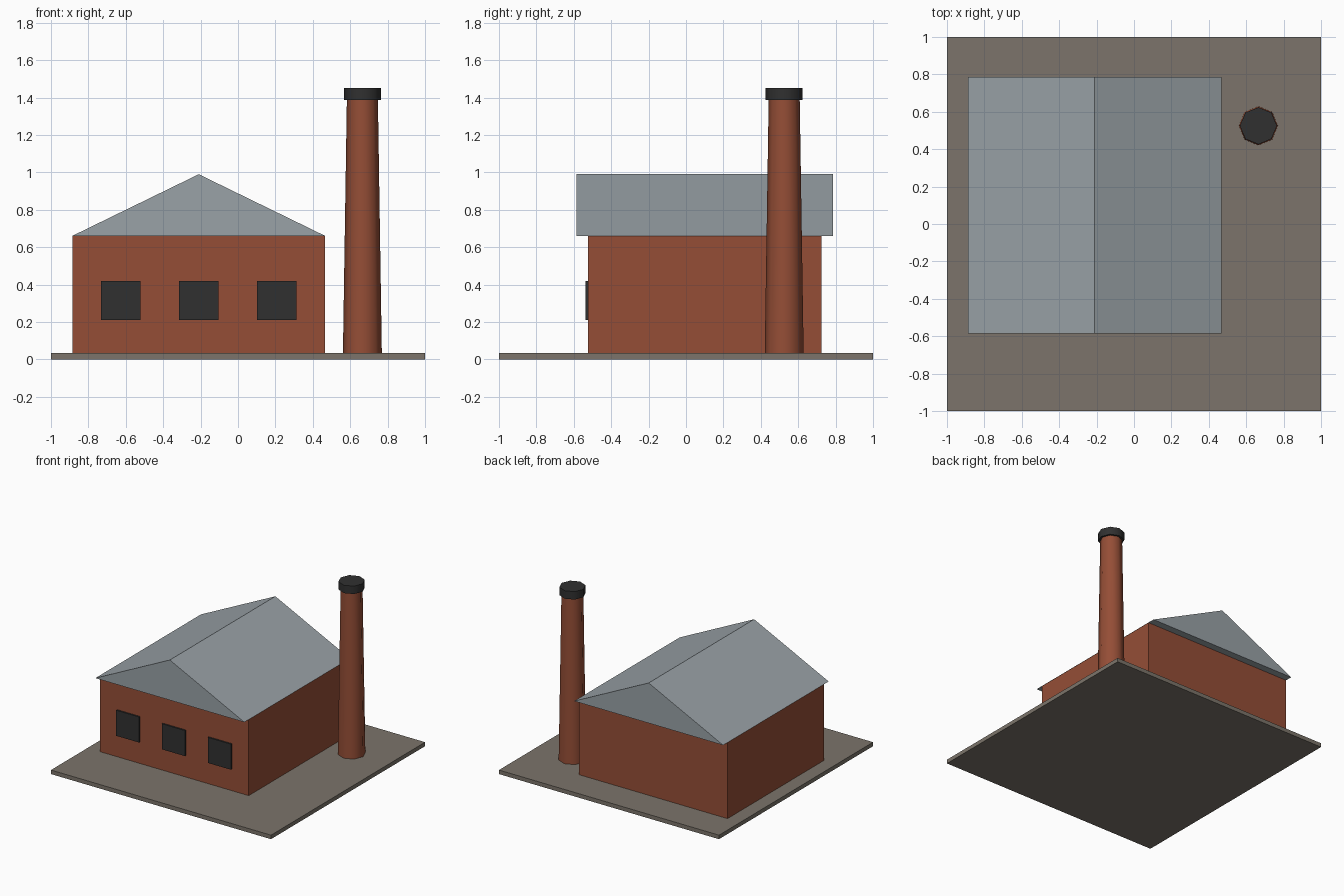
import bpy, bmesh, math

if "Cube" in bpy.data.objects:
    bpy.data.objects.remove(bpy.data.objects["Cube"])


def material(name, rgb):
    m = bpy.data.materials.new(name)
    m.diffuse_color = (*rgb, 1)
    m.use_nodes = True
    m.node_tree.nodes["Principled BSDF"].inputs["Base Color"].default_value = m.diffuse_color
    return m


BRICK = material("brick red", (0.30, 0.076, 0.037))
SLATE = material("roof grey", (0.32, 0.36, 0.385))
DARK = material("dark grey", (0.03, 0.03, 0.03))
GROUND = material("ground brown", (0.20, 0.175, 0.145))


def box(name, x, y, z, mat):
    """Box spanning the given (min, max) ranges."""
    bpy.ops.mesh.primitive_cube_add(size=1, location=[sum(r) / 2 for r in (x, y, z)])
    ob = bpy.context.object
    ob.name = name
    ob.scale = [r[1] - r[0] for r in (x, y, z)]
    bpy.ops.object.transform_apply(location=False, rotation=False, scale=True)
    ob.data.materials.append(mat)


def octagon_shaft(name, r1, r2, z1, z2, mat):
    """Eight-sided tapered column at the chimney position."""
    bpy.ops.mesh.primitive_cone_add(vertices=8, radius1=r1, radius2=r2, depth=z2 - z1,
                                    location=(0.665, 0.525, (z1 + z2) / 2))
    ob = bpy.context.object
    ob.name = name
    ob.data.materials.append(mat)
    bpy.ops.object.shade_smooth_by_angle(angle=math.radians(50))


def gable_roof(name, x, y, z, mat):
    """Triangular profile extruded along y."""
    bm = bmesh.new()
    profile = [(x[0], z[0]), (x[1], z[0]), (sum(x) / 2, z[1])]
    face = bm.faces.new([bm.verts.new((px, y[0], pz)) for px, pz in profile])
    ext = bmesh.ops.extrude_face_region(bm, geom=[face])
    verts = [g for g in ext["geom"] if isinstance(g, bmesh.types.BMVert)]
    bmesh.ops.translate(bm, verts=verts, vec=(0, y[1] - y[0], 0))
    bmesh.ops.recalc_face_normals(bm, faces=bm.faces)
    mesh = bpy.data.meshes.new(name)
    bm.to_mesh(mesh)
    bm.free()
    mesh.materials.append(mat)
    bpy.context.collection.objects.link(bpy.data.objects.new(name, mesh))


# Ground slab and main hall
box("ground_slab", (-1, 1), (-1, 1), (0, 0.033), GROUND)
box("hall_walls", (-0.885, 0.465), (-0.525, 0.725), (0.033, 0.66), BRICK)
gable_roof("roof", (-0.887, 0.467), (-0.585, 0.785), (0.66, 0.99), SLATE)

# Row of front windows
for i in range(3):
    cx = -0.21 + (i - 1) * 0.417
    box(f"window_{i + 1}", (cx - 0.105, cx + 0.105), (-0.538, -0.52), (0.21, 0.42), DARK)

# Chimney with cap
octagon_shaft("chimney", 0.104, 0.083, 0.033, 1.39, BRICK)
octagon_shaft("chimney_cap", 0.099, 0.099, 1.387, 1.452, DARK)
